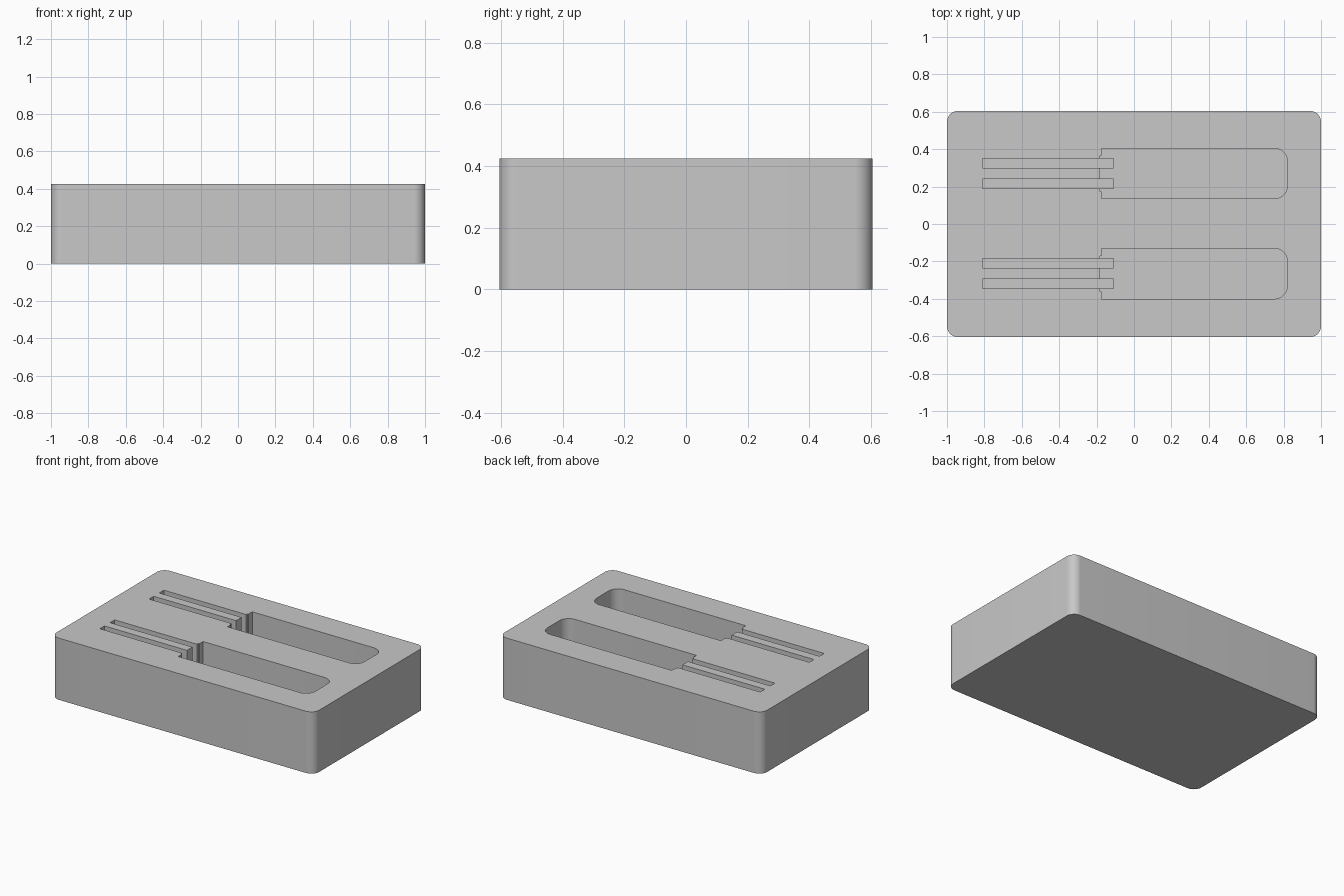
import bpy
import bmesh
import math

cube = bpy.data.objects.get("Cube")
if cube:
    bpy.data.objects.remove(cube, do_unlink=True)

HEIGHT = 0.425
POCKET_FLOOR = 0.17
SLOT_FLOOR = 0.10
CUT_TOP = HEIGHT + 0.1

grey = bpy.data.materials.new("plain grey")
grey.use_nodes = True
colour = (0.58, 0.58, 0.58, 1)
grey.diffuse_color = colour
grey.node_tree.nodes["Principled BSDF"].inputs["Base Color"].default_value = colour


def rounded(corners, steps=14):
    """Outline from counter-clockwise (x, y, radius) right-angled corners."""
    points = []
    count = len(corners)
    for i, (x, y, r) in enumerate(corners):
        if r == 0:
            points.append((x, y))
            continue
        px, py, _ = corners[i - 1]
        nx, ny, _ = corners[(i + 1) % count]
        a = math.atan2(y - py, x - px)
        b = math.atan2(ny - y, nx - x)
        # arc centre lies inside the corner, back along one side and on along the other
        cx = x - r * math.cos(a) + r * math.cos(b)
        cy = y - r * math.sin(a) + r * math.sin(b)
        for k in range(steps + 1):
            t = a - math.pi / 2 + (math.pi / 2) * k / steps
            points.append((cx + r * math.cos(t), cy + r * math.sin(t)))
    return points


def prism(name, outline, low, high):
    """Solid with the given outline between two heights."""
    bm = bmesh.new()
    base = bm.faces.new([bm.verts.new((x, y, low)) for x, y in outline])
    top = bmesh.ops.extrude_face_region(bm, geom=[base])["geom"]
    moved = [v for v in top if isinstance(v, bmesh.types.BMVert)]
    bmesh.ops.translate(bm, verts=moved, vec=(0, 0, high - low))
    bmesh.ops.recalc_face_normals(bm, faces=bm.faces)
    mesh = bpy.data.meshes.new(name)
    bm.to_mesh(mesh)
    bm.free()
    mesh.materials.append(grey)
    obj = bpy.data.objects.new(name, mesh)
    bpy.context.collection.objects.link(obj)
    return obj


def box(x0, x1, y0, y1, r=0):
    return rounded([(x0, y0, r), (x1, y0, r), (x1, y1, r), (x0, y1, r)])


# Solid block with rounded upright corners
block = prism("holder_block", box(-1, 1, -0.605, 0.605, 0.06), 0, HEIGHT)

cutters = []
for side, yc in (("back", 0.27), ("front", -0.265)):
    # Wide pocket, rounded at one end and slightly stepped at the other
    half, step = 0.135, 0.095
    outline = rounded([
        (-0.175, yc - half, 0), (0.82, yc - half, 0.07),
        (0.82, yc + half, 0.07), (-0.175, yc + half, 0),
        (-0.175, yc + step, 0), (-0.183, yc + step, 0),
        (-0.183, yc - step, 0), (-0.175, yc - step, 0)])
    cutters.append(prism(side + "_pocket_cutter", outline, POCKET_FLOOR, CUT_TOP))
    # Two narrow slots running into the pocket
    for label, offset in (("upper", 0.055), ("lower", -0.055)):
        y = yc + offset
        cutters.append(prism(f"{side}_{label}_slot_cutter",
                             box(-0.81, -0.11, y - 0.025, y + 0.025),
                             SLOT_FLOOR, CUT_TOP))

for cutter in cutters:
    cutter.hide_render = True
    cut = block.modifiers.new(cutter.name, "BOOLEAN")
    cut.operation = "DIFFERENCE"
    cut.solver = "EXACT"
    cut.object = cutter

# Bake the cuts and remove the cutters
bpy.context.view_layer.update()
graph = bpy.context.evaluated_depsgraph_get()
block_mesh = bpy.data.meshes.new_from_object(block.evaluated_get(graph))
block.modifiers.clear()
block.data = block_mesh
for cutter in cutters:
    bpy.data.objects.remove(cutter, do_unlink=True)

# Smooth the rounded corners, keep the rest sharp
bpy.ops.object.select_all(action="DESELECT")
block.select_set(True)
bpy.context.view_layer.objects.active = block
bpy.ops.object.shade_smooth_by_angle(angle=math.radians(30))
